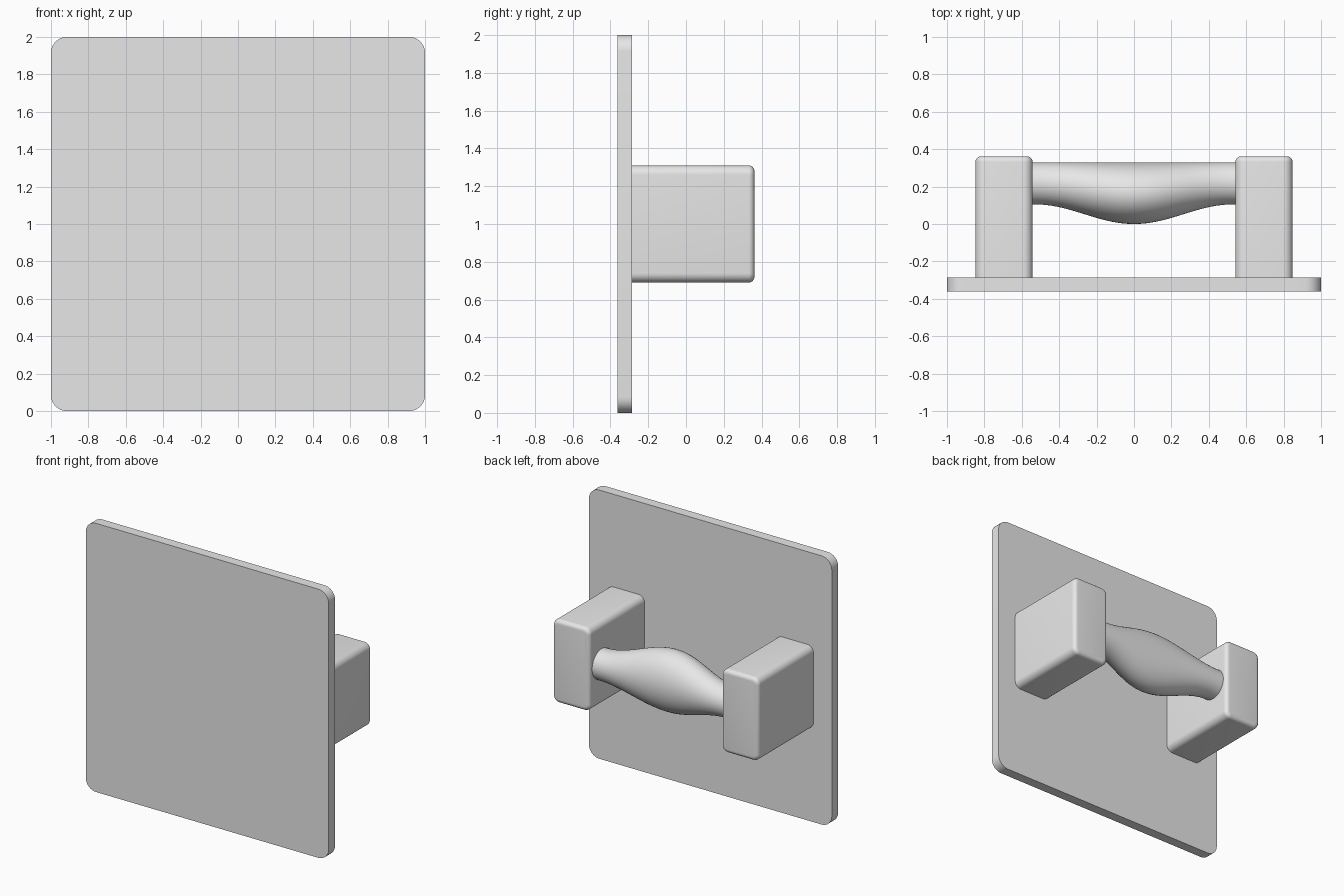
import bpy
import bmesh
from math import cos, sin, pi, radians

cube = bpy.data.objects.get("Cube")
if cube:
    bpy.data.objects.remove(cube, do_unlink=True)

# Single grey finish
grey = bpy.data.materials.new("satin grey")
grey.use_nodes = True
color = (0.8, 0.8, 0.8, 1)
grey.diffuse_color = color
grey.node_tree.nodes["Principled BSDF"].inputs["Base Color"].default_value = color


def finish(name, bm):
    bmesh.ops.recalc_face_normals(bm, faces=bm.faces)
    mesh = bpy.data.meshes.new(name)
    bm.to_mesh(mesh)
    bm.free()
    mesh.materials.append(grey)
    obj = bpy.data.objects.new(name, mesh)
    bpy.context.collection.objects.link(obj)
    bpy.ops.object.select_all(action='DESELECT')
    obj.select_set(True)
    bpy.context.view_layer.objects.active = obj
    bpy.ops.object.shade_smooth_by_angle(angle=radians(35))
    return obj


def rounded_box(name, low, high, corner, rim=0):
    """Box with rounded edges along y and an optional rounded rear rim."""
    bm = bmesh.new()
    bmesh.ops.create_cube(bm, size=1)
    for v in bm.verts:
        v.co = [lo + (c + 0.5) * (hi - lo) for c, lo, hi in zip(v.co, low, high)]
    along_y = [e for e in bm.edges
               if abs(e.verts[0].co.y - e.verts[1].co.y) > 0.01]
    bmesh.ops.bevel(bm, geom=along_y, offset=corner, segments=8,
                    profile=0.5, affect='EDGES')
    if rim:
        rear = [e for e in bm.edges
                if all(v.co.y > high[1] - 1e-4 for v in e.verts)]
        bmesh.ops.bevel(bm, geom=rear, offset=rim, segments=6,
                        profile=0.5, affect='EDGES')
    return finish(name, bm)


# Flat square plate
rounded_box("face_plate", (-1, -0.362, 0), (1, -0.287, 2), 0.085)

# Two standing blocks that carry the grip
for side, x in (("left", 0.695), ("right", -0.695)):
    rounded_box(side + "_block", (x - 0.153, -0.287, 0.69),
                (x + 0.153, 0.362, 1.31), 0.05, 0.03)

# Swelling grip: straight along the rear, bulging toward the plate
bm = bmesh.new()
steps, sides, back = 48, 48, 0.33
rings = []
for i in range(steps + 1):
    x = -0.56 + 1.12 * i / steps
    swell = (1 + cos(pi * min(abs(x) / 0.53, 1))) / 2
    depth = 0.1125 + 0.0525 * swell
    height = 0.1125 + 0.1125 * swell
    rings.append([bm.verts.new((x, back - depth + depth * cos(a),
                                1 + height * sin(a)))
                  for a in (2 * pi * k / sides for k in range(sides))])
for a, b in zip(rings, rings[1:]):
    for k in range(sides):
        n = (k + 1) % sides
        bm.faces.new((a[k], a[n], b[n], b[k]))
bm.faces.new(rings[0])
bm.faces.new(rings[-1])
finish("grip", bm)
